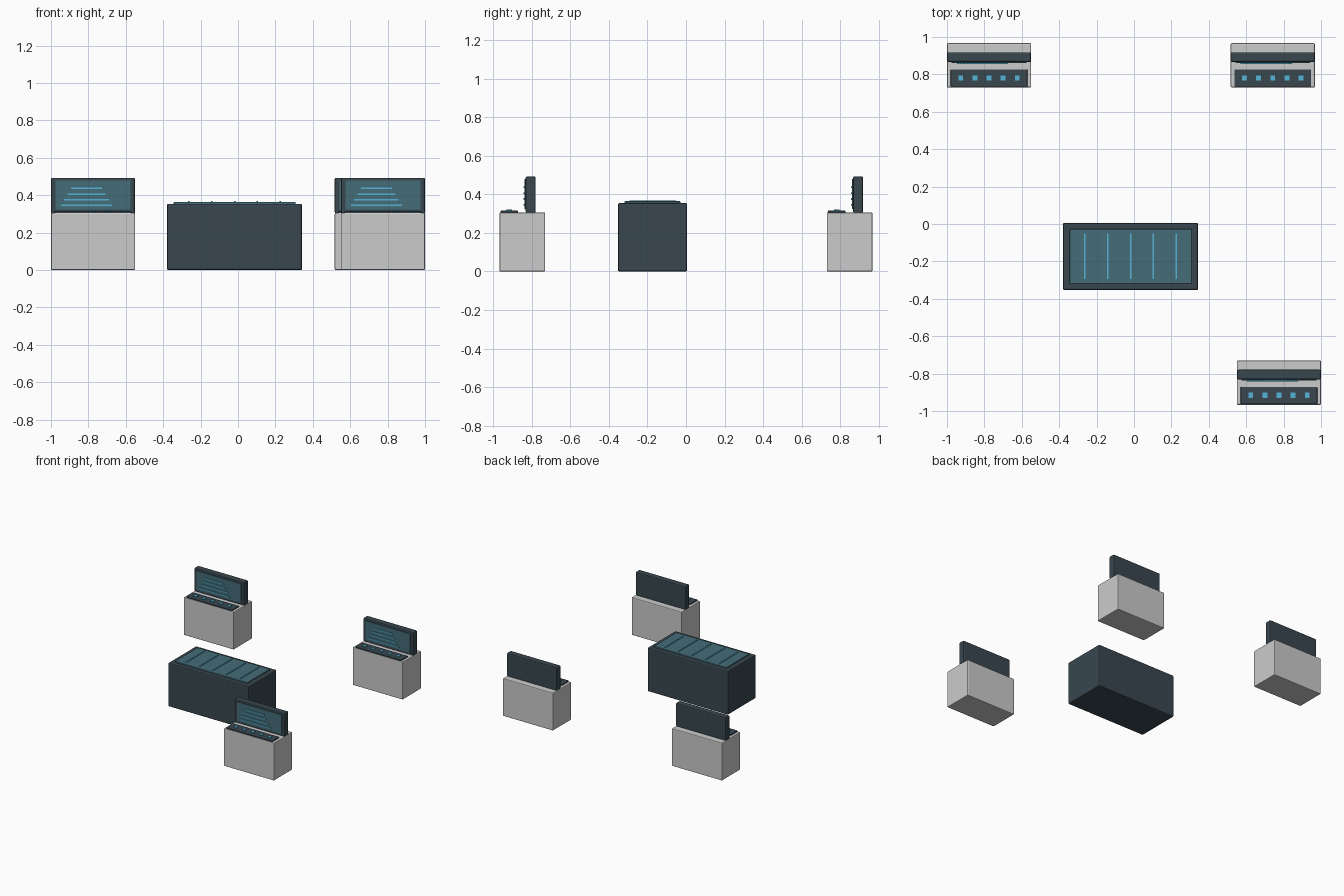
import bpy

if "Cube" in bpy.data.objects:
    bpy.data.objects.remove(bpy.data.objects["Cube"])


def material(name, rgb):
    m = bpy.data.materials.new(name)
    m.diffuse_color = (*rgb, 1)
    m.use_nodes = True
    m.node_tree.nodes["Principled BSDF"].inputs["Base Color"].default_value = m.diffuse_color
    return m


DARK = material("dark_casing", (0.04, 0.063, 0.078))
GLASS = material("teal_glass", (0.06, 0.15, 0.19))
GLOW = material("cyan_glow", (0.09, 0.46, 0.68))


def box(name, x, y, z, mat=None, bevel=0.0):
    """Box from (min, max) ranges, with optional softened edges."""
    bpy.ops.mesh.primitive_cube_add(size=1, location=[sum(r) / 2 for r in (x, y, z)])
    ob = bpy.context.object
    ob.name = name
    ob.scale = [r[1] - r[0] for r in (x, y, z)]
    bpy.ops.object.transform_apply(location=False, rotation=False, scale=True)
    if mat:
        ob.data.materials.append(mat)
    if bevel:
        mod = ob.modifiers.new("soft_edges", 'BEVEL')
        mod.width, mod.segments = bevel, 2
    return ob


def console(name, x0, y0):
    """Workstation: pedestal, key panel and upright screen."""
    w, top = 0.45, 0.306
    cx = x0 + w / 2
    box(name + "_pedestal", (x0, x0 + w), (y0, y0 + 0.237), (0, top), None, 0.006)
    box(name + "_key_panel", (x0 + 0.02, x0 + w - 0.02), (y0 + 0.005, y0 + 0.096),
        (top - 0.005, top + 0.009), DARK, 0.003)
    # keys
    for i in range(5):
        kx = cx + (i - 2) * 0.0755
        box(f"{name}_key_{i + 1}", (kx - 0.013, kx + 0.013), (y0 + 0.037, y0 + 0.065),
            (top + 0.005, top + 0.014), GLOW)
    # screen casing and glass
    box(name + "_screen_casing", (x0, x0 + w), (y0 + 0.136, y0 + 0.188),
        (top - 0.003, 0.493), DARK, 0.008)
    box(name + "_screen_glass", (x0 + 0.025, x0 + w - 0.025), (y0 + 0.131, y0 + 0.14),
        (0.323, 0.478), GLASS)
    # readout lines, shorter towards the top
    for i in range(4):
        z, half = 0.345 + i * 0.0305, 0.137 - i * 0.018
        box(f"{name}_readout_{i + 1}", (cx - 0.035 - half, cx - 0.035 + half),
            (y0 + 0.125, y0 + 0.135), (z - 0.004, z + 0.004), GLOW)


console("left_rear_console", -1.0, 0.73)
console("right_rear_console", 0.517, 0.73)
console("right_front_console", 0.55, -0.967)

# Central table with glowing display top
box("table_body", (-0.38, 0.343), (-0.353, 0.006), (0, 0.354), DARK, 0.008)
box("table_display", (-0.344, 0.307), (-0.319, -0.028), (0.35, 0.364), GLASS, 0.003)
for i in range(5):
    x = -0.0185 + (i - 2) * 0.122
    box(f"display_line_{i + 1}", (x - 0.004, x + 0.004), (-0.293, -0.052), (0.36, 0.369), GLOW)
